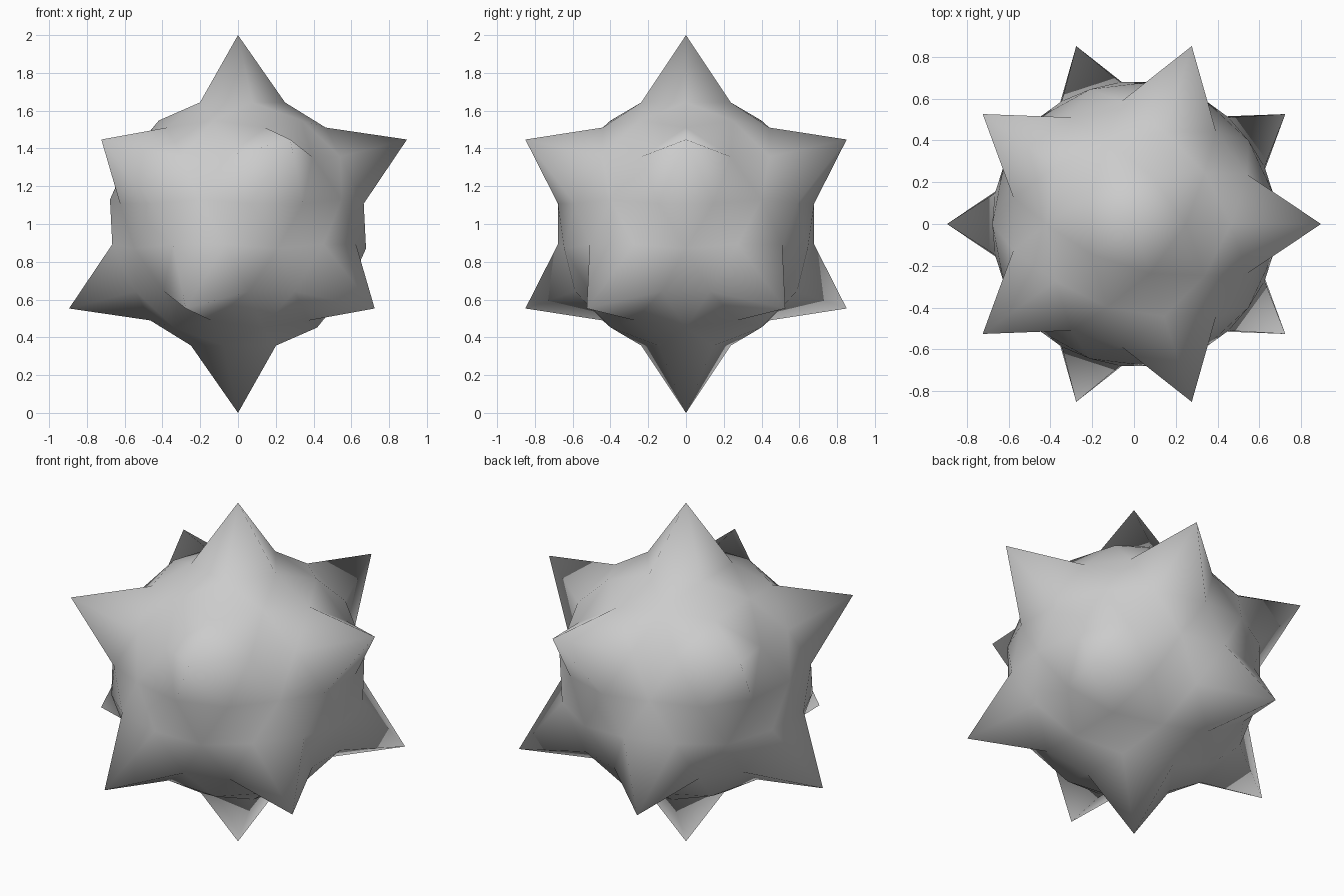
import bpy, bmesh

if "Cube" in bpy.data.objects:
    bpy.data.objects.remove(bpy.data.objects["Cube"])

BODY_R = 0.69   # radius of the rounded body
TIP_R = 1.0     # radius of the spike tips

# Icosahedron frame: its corners give the spike directions
frame = bmesh.new()
bmesh.ops.create_icosphere(frame, subdivisions=1, radius=1.0)
tips = [v.co.normalized() for v in frame.verts]
body = [f.calc_center_median().normalized() for f in frame.faces]
for e in frame.edges:
    a, b = (v.co.normalized() for v in e.verts)
    body += [a.slerp(b, t) for t in (1 / 3, 2 / 3)] if hasattr(a, "slerp") else []
frame.free()

# Body: ball with each edge split in three, skinned as a hull
bm = bmesh.new()
tip_verts = [bm.verts.new(d * BODY_R) for d in tips]
for d in body:
    bm.verts.new(d * BODY_R)
bmesh.ops.convex_hull(bm, input=bm.verts[:])

# Spikes: pull the twelve five-sided corners outwards
for v, d in zip(tip_verts, tips):
    v.co = d * TIP_R
bmesh.ops.translate(bm, verts=bm.verts[:], vec=(0, 0, 1))
bmesh.ops.recalc_face_normals(bm, faces=bm.faces[:])
for f in bm.faces:
    f.smooth = True

mesh = bpy.data.meshes.new("spiked_ball")
bm.to_mesh(mesh)
bm.free()
bpy.context.collection.objects.link(bpy.data.objects.new("spiked_ball", mesh))
